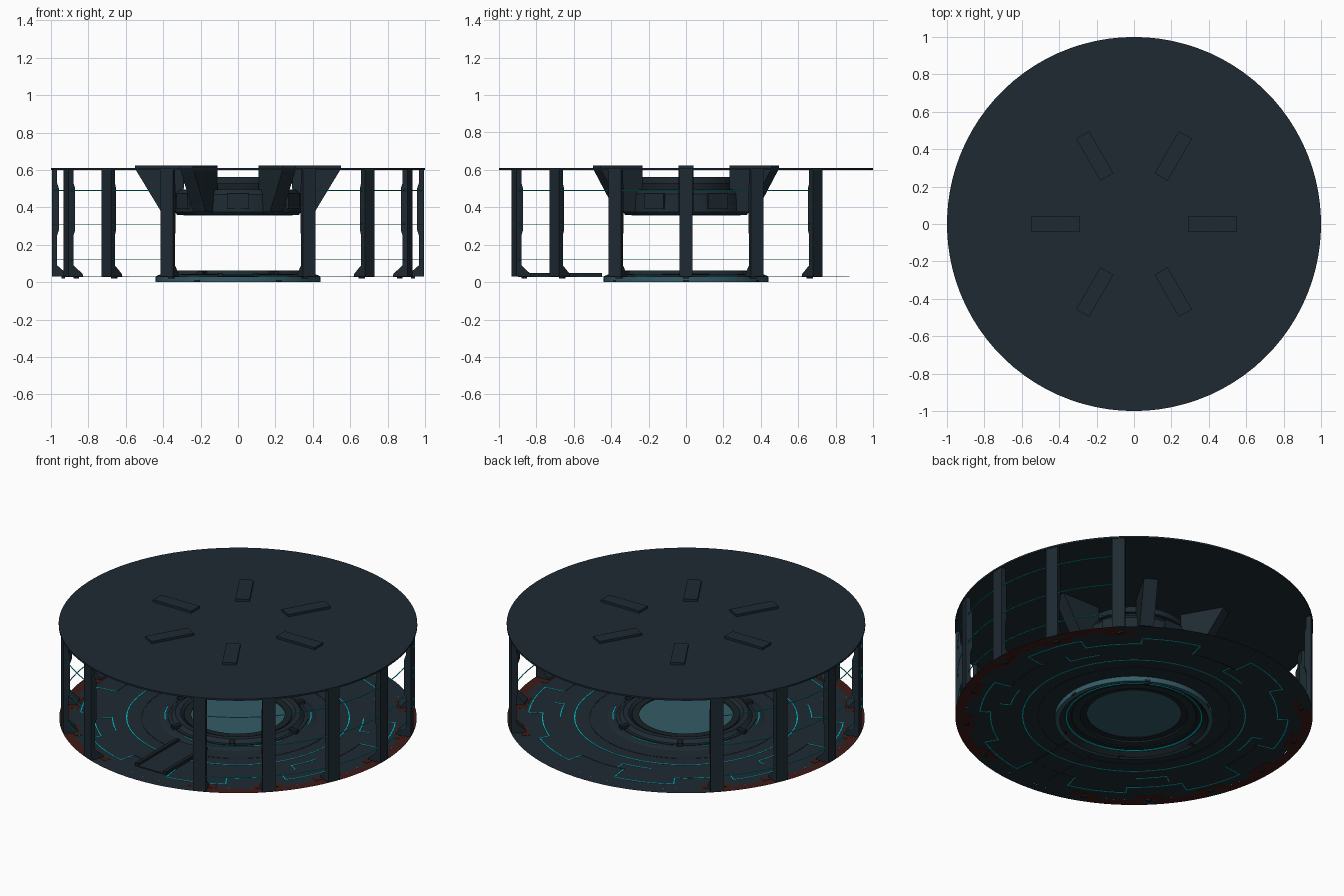
import bpy, bmesh, math
from math import cos, sin, radians
from mathutils import Matrix

if "Cube" in bpy.data.objects:
    bpy.data.objects.remove(bpy.data.objects["Cube"])


def material(name, rgb):
    m = bpy.data.materials.new(name)
    m.diffuse_color = (*rgb, 1)
    m.use_nodes = True
    m.node_tree.nodes["Principled BSDF"].inputs["Base Color"].default_value = m.diffuse_color
    return m


HULL = material("slate hull", (0.0130, 0.0230, 0.0320))
DARK = material("dark trim", (0.010, 0.016, 0.021))
TEAL = material("teal glass", (0.034, 0.106, 0.132))
CYAN = material("cyan light", (0.0, 0.55, 0.60))
RED = material("dark red glow", (0.050, 0.011, 0.009))


def finish(name, bm, mat, smooth=False):
    bmesh.ops.recalc_face_normals(bm, faces=bm.faces)
    me = bpy.data.meshes.new(name)
    bm.to_mesh(me)
    bm.free()
    me.materials.append(mat)
    ob = bpy.data.objects.new(name, me)
    bpy.context.collection.objects.link(ob)
    if smooth:
        bpy.ops.object.select_all(action='DESELECT')
        ob.select_set(True)
        bpy.context.view_layer.objects.active = ob
        bpy.ops.object.shade_smooth_by_angle(angle=radians(30))
    return ob


def lathe(name, profile, mat, a0=0, a1=360, step=4, closed=True):
    """Sweep an (r, z) profile around z between two angles."""
    bm = bmesh.new()
    full = a1 - a0 >= 360
    n = max(1, round((a1 - a0) / step))
    rows = []
    for i in range(n if full else n + 1):
        a = radians(a0 + (a1 - a0) * i / n)
        rows.append([bm.verts.new((r * cos(a), r * sin(a), z)) for r, z in profile])
    k = len(profile)
    for i in range(n):
        p, q = rows[i], rows[(i + 1) % len(rows)]
        for j in range(k if closed else k - 1):
            bm.faces.new((p[j], q[j], q[(j + 1) % k], p[(j + 1) % k]))
    if closed and not full:
        bm.faces.new(rows[0])
        bm.faces.new(rows[-1])
    return finish(name, bm, mat, True)


def ring(name, r0, r1, z0, z1, mat, a0=0, a1=360):
    return lathe(name, [(r0, z0), (r1, z0), (r1, z1), (r0, z1)], mat, a0, a1)


def fin(name, profile, width, angle, mat):
    """Extrude an (r, z) outline sideways and turn it to an angle."""
    bm = bmesh.new()
    f = bm.faces.new([bm.verts.new((r, -width / 2, z)) for r, z in profile])
    g = bmesh.ops.extrude_face_region(bm, geom=[f])['geom']
    bmesh.ops.translate(bm, vec=(0, width, 0),
                        verts=[v for v in g if isinstance(v, bmesh.types.BMVert)])
    bm.transform(Matrix.Rotation(radians(angle), 4, 'Z'))
    return finish(name, bm, mat)


def block(name, r0, r1, z0, z1, width, angle, mat):
    return fin(name, [(r0, z0), (r1, z0), (r1, z1), (r0, z1)], width, angle, mat)


def disc(name, r, z0, z1, mat, n=90):
    bm = bmesh.new()
    bmesh.ops.create_cone(bm, cap_ends=True, segments=n, radius1=r, radius2=r, depth=z1 - z0,
                          matrix=Matrix.Translation((0, 0, (z0 + z1) / 2)))
    return finish(name, bm, mat, True)


# Ceiling
disc("ceiling", 1.0, 0.600, 0.610, HULL)

# Floor: thin sheet with a central opening, red glow along the walled sides
lathe("floor", [(0.36, 0.03), (0.94, 0.03)], HULL, closed=False)
for a0, a1, mat in ((-67.5, 45, RED), (45, 135, HULL), (135, 247.5, RED), (247.5, 292.5, HULL)):
    lathe("floor_edge", [(0.94, 0.03), (0.997, 0.03)], mat, a0, a1, step=3.75, closed=False)

# Wall columns, leaving the front entrance and the back open
COLUMN = [(0.91, 0.03), (0.995, 0.03), (0.995, 0.60), (0.967, 0.60), (0.967, 0.53),
          (0.957, 0.50), (0.957, 0.28), (0.967, 0.25), (0.967, 0.09), (0.915, 0.045)]
for a in (0, 22.5, 45, 135, 157.5, 180, 202.5, 225, 247.5, 292.5, 315, 337.5):
    fin("wall_column", COLUMN, 0.072, a, HULL)
    block("column_bolt", 0.925, 0.945, 0.02, 0.032, 0.03, a, DARK)
    ring("column_floor_glow", 0.90, 0.94, 0.0285, 0.0315, RED, a - 5, a + 5)

# Wall light rails
for z in (0.12, 0.31, 0.49):
    for a0, a1 in ((-67.5, 45), (135, 247.5)):
        ring("wall_light_rail", 0.981, 0.985, z - 0.002, z + 0.002, CYAN, a0, a1)

# Floor circuit lines, showing on both sides of the sheet
ring("floor_light_circle", 0.618, 0.624, 0.0285, 0.0315, CYAN)
ring("floor_seam_circle", 0.535, 0.542, 0.0285, 0.0315, DARK)
radii = [0.88, 0.80, 0.86, 0.76]
for i in range(16):
    a = i * 22.5 + 8
    r, r_next = radii[i % 4], radii[(i + 1) % 4]
    mat = DARK if i % 4 == 3 else CYAN
    ring("circuit_arc", r - 0.003, r + 0.003, 0.0285, 0.0315, mat, a, a + 22.5)
    lo, hi = min(r, r_next), max(r, r_next)
    block("circuit_step", lo, hi, 0.0285, 0.0315, 0.006, a + 22.5, CYAN)
for a in (20, 95, 160, 215, 330):
    ring("circuit_short_arc", 0.697, 0.703, 0.0285, 0.0315, CYAN, a, a + 14)
    block("circuit_spoke", 0.70, 0.76, 0.0285, 0.0315, 0.006, a, CYAN)

# Entrance walkway with side rails
block("entrance_walkway", 0.45, 0.85, 0.029, 0.036, 0.18, -90, HULL)
for s in (-1, 1):
    rail = block("walkway_rail", 0.45, 0.85, 0.029, 0.050, 0.022, -90, DARK)
    rail.location.x = s * 0.095

# Central platform: teal collar, stepped rim and glass disc
lathe("platform_collar", [(0.44, 0.03), (0.44, 0.0), (0.415, 0.0)], TEAL, closed=False)
lathe("platform_underside", [(0.415, 0.0), (0.39, 0.02), (0.35, 0.026), (0.34, 0.04), (0.27, 0.042)],
      DARK, closed=False)
ring("platform_underglow", 0.372, 0.380, 0.018, 0.026, CYAN)
lathe("platform_rim", [(0.30, 0.045), (0.32, 0.062), (0.35, 0.062), (0.37, 0.042),
                       (0.42, 0.040), (0.44, 0.031), (0.30, 0.031)], HULL)
ring("rim_seam", 0.385, 0.392, 0.038, 0.0435, DARK)
ring("disc_frame", 0.262, 0.302, 0.040, 0.054, DARK)
disc("glass_disc", 0.265, 0.043, 0.049, TEAL)
for i in range(6):
    a = 60 * i
    block("rim_clamp", 0.355, 0.405, 0.035, 0.060, 0.03, a, DARK)
    block("collar_tab", 0.405, 0.442, 0.0, 0.012, 0.03, a, DARK)
    ring("rim_light", 0.405, 0.411, 0.038, 0.043, CYAN, a + 18, a + 42)

# Ceiling brackets poking through the ceiling
BRACKET = [(0.29, 0.624), (0.55, 0.624), (0.55, 0.606), (0.41, 0.375), (0.33, 0.375), (0.29, 0.50)]
for i in range(6):
    fin("ceiling_bracket", BRACKET, 0.08, 60 * i, HULL)

# Suspended projector ring held by the brackets
lathe("projector_ring", [(0.325, 0.36), (0.338, 0.375), (0.335, 0.47), (0.315, 0.495),
                         (0.26, 0.495), (0.26, 0.36)], HULL)
ring("projector_neck", 0.24, 0.275, 0.495, 0.53, DARK)
ring("projector_top_ring", 0.23, 0.295, 0.528, 0.562, HULL)
disc("projector_plate", 0.262, 0.42, 0.44, DARK)
ring("projector_light", 0.285, 0.292, 0.357, 0.362, CYAN)
for i in range(6):
    block("projector_panel", 0.32, 0.345, 0.39, 0.475, 0.12, 30 + 60 * i, HULL)
